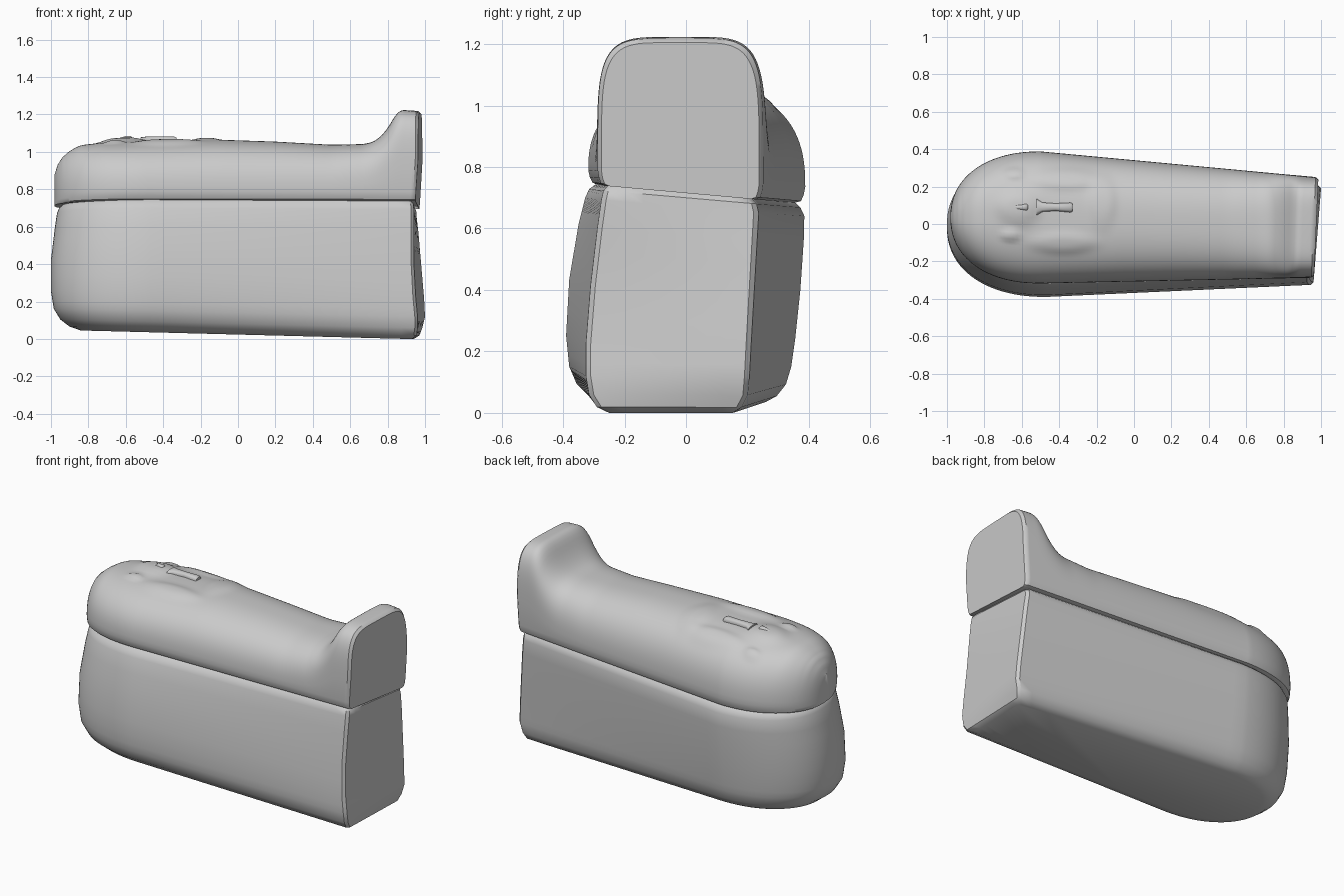
import bpy, bmesh, math

if "Cube" in bpy.data.objects:
    bpy.data.objects.remove(bpy.data.objects["Cube"])


def interp(table, x):
    """Piecewise-linear lookup; rows are (key, value, value, ...)."""
    if x <= table[0][0]:
        return list(table[0][1:])
    for a, b in zip(table, table[1:]):
        if x <= b[0]:
            t = (x - a[0]) / (b[0] - a[0])
            return [p + (q - p) * t for p, q in zip(a[1:], b[1:])]
    return list(table[-1][1:])


def smooth_interp(table, x, r=0.025):
    rows = [interp(table, x + r * k) for k in (-1, -0.5, 0, 0.5, 1)]
    return [sum(c) / len(rows) for c in zip(*rows)]


def loft(name, rings, angle=38):
    """Skin a list of closed rings and cap both ends."""
    bm = bmesh.new()
    vr = [[bm.verts.new(p) for p in ring] for ring in rings]
    n = len(vr[0])
    for a, b in zip(vr, vr[1:]):
        for i in range(n):
            j = (i + 1) % n
            bm.faces.new((a[i], a[j], b[j], b[i]))
    bm.faces.new(vr[0])
    bm.faces.new(vr[-1])
    bmesh.ops.recalc_face_normals(bm, faces=bm.faces)
    me = bpy.data.meshes.new(name)
    bm.to_mesh(me)
    bm.free()
    ob = bpy.data.objects.new(name, me)
    bpy.context.collection.objects.link(ob)
    bpy.ops.object.select_all(action='DESELECT')
    ob.select_set(True)
    bpy.context.view_layer.objects.active = ob
    bpy.ops.object.shade_smooth_by_angle(angle=math.radians(angle))
    return ob


def plan(x, x0, xw, yl, yr, fl, fr, xf):
    """Front and back y of the coffin outline: round head, tapering foot."""
    if x >= xw:
        t = (x - xw) / (xf - xw)
        return yl + (fl - yl) * t, yr + (fr - yr) * t
    t = min(1, (xw - x) / (xw - x0))
    k = (1 - t ** 2.2) ** (1 / 2.2)
    c, h = (yl + yr) / 2, (yr - yl) / 2
    return c - h * k, c + h * k


def seam(y):
    return 0.715 - 0.09 * y


# ---- Base chest: rings stacked in z ----
# z, front y, back y, foot front y, foot back y, head x, foot x front, foot x back
BASE = [
    (0.00, -0.25, 0.26, -0.25, 0.15, -0.84, 0.93, 0.94),
    (0.02, -0.31, 0.295, -0.29, 0.18, -0.90, 0.955, 0.97),
    (0.06, -0.355, 0.325, -0.315, 0.20, -0.95, 0.96, 0.985),
    (0.12, -0.38, 0.342, -0.325, 0.205, -0.985, 0.96, 1.0),
    (0.22, -0.39, 0.355, -0.325, 0.21, -1.0, 0.95, 0.995),
    (0.40, -0.38, 0.372, -0.31, 0.22, -1.0, 0.94, 0.98),
    (0.58, -0.35, 0.383, -0.288, 0.23, -0.98, 0.94, 0.965),
    (0.67, -0.328, 0.385, -0.275, 0.235, -0.968, 0.94, 0.955),
    (0.70, -0.315, 0.372, -0.268, 0.228, -0.957, 0.938, 0.953),
    (0.72, -0.29, 0.35, -0.25, 0.21, -0.935, 0.92, 0.935),
]
base_rings = []
for z in [r[0] for r in BASE[:4]] + [0.16, 0.22, 0.3, 0.4, 0.5, 0.58, 0.67, 0.70, 0.72]:
    yl, yr, fl, fr, x0, xa, xb = interp(BASE, z)
    xw = -0.47
    r = 0.015

    def place(x, y, z=z):
        lift = 0.026 * (0.9 - x) * (1 - z / 0.72)
        tilt = (seam(y) - 0.715) * max(0, (z - 0.1) / 0.62)
        return (x, y, max(0, z + lift + tilt))

    xs = [xw - (xw - x0) * math.sin(a * math.pi / 48) for a in range(25)]
    front = [xa - r + (xw - xa + r) * i / 20 for i in range(20)] + xs
    back = [xb - r + (xw - xb + r) * i / 20 for i in range(20)] + xs
    ring = [place(x, plan(x, x0, xw, yl, yr, fl, fr, xa)[0]) for x in front]
    ring += [place(x, plan(x, x0, xw, yl, yr, fl, fr, xb)[1]) for x in reversed(back[:-1])]
    for i in range(9):
        t = i / 8
        ring.append(place(xb + (xa - xb) * t, fr - r + (fl - fr + 2 * r) * t))
    base_rings.append(ring)
loft("coffin_base", base_rings)

# ---- Lid: cross-sections along x, rising to a foot block ----
# x, top z, section squareness
TOP = [
    (-0.98, 0.88, 2.2), (-0.965, 0.93, 2.2), (-0.93, 0.985, 2.3), (-0.85, 1.035, 2.4),
    (-0.72, 1.05, 2.5), (-0.5, 1.06, 2.5), (-0.1, 1.065, 2.5), (0.2, 1.055, 2.5),
    (0.5, 1.038, 2.6), (0.68, 1.042, 3.0), (0.74, 1.06, 3.5), (0.80, 1.12, 4.2),
    (0.86, 1.225, 4.8), (0.95, 1.22, 5.0), (1.1, 1.20, 5.0),
]
# low relief on the lid: x, y, radius x, radius y, height
RELIEF = [
    (-0.62, 0.09, 0.11, 0.09, 0.022),                                      # face
    (-0.36, 0.24, 0.17, 0.055, 0.014), (-0.38, -0.10, 0.17, 0.055, 0.014),   # lappets
    (-0.64, 0.27, 0.05, 0.03, 0.014), (-0.66, -0.06, 0.05, 0.03, 0.014),     # ears
    (-0.17, 0.12, 0.07, 0.14, 0.012),                                      # arms
]


def relief(x, y):
    return sum(h * math.exp(-(((x - cx) / rx) ** 2 + ((y - cy) / ry) ** 2) ** 2)
               for cx, cy, rx, ry, h in RELIEF)


X0, XW, XF = -0.982, -0.5, 0.975
stations = [XW - (XW - X0) * math.cos(i * math.pi / 72) for i in range(1, 36)]
stations += [XW + (0.96 - XW) * i / 100 for i in range(101)] + [XF]
lid_rings = []
for x in stations:
    yl, yr = plan(x, X0, XW, -0.318, 0.388, -0.287, 0.25, XF)
    zt, n = smooth_interp(TOP, x) if x > -0.93 else interp(TOP, x)
    c, h = (yl + yr) / 2, (yr - yl) / 2
    if x == XF:
        h -= 0.012
        zt -= 0.012
    zw = 0.765
    pts = [(c + 0.9 * h, 0.715), (c + 0.96 * h, 0.722), (c + 0.985 * h, 0.74)]
    for i in range(61):
        a = math.pi * i / 60
        ca, sa = math.cos(a), math.sin(a)
        y = c + h * math.copysign(abs(ca) ** (2 / n), ca)
        pts.append((y, zw + (zt - zw) * max(0, sa) ** (2 / n)))
    pts += [(c - 0.985 * h, 0.74), (c - 0.96 * h, 0.722), (c - 0.9 * h, 0.715)]
    ring = []
    for y, z in pts:
        s = max(0, (z - 0.715) / max(0.05, zt - 0.715))
        skew = max(0, (x - 0.6) / 0.38)
        px = x + skew * (0.045 * y - 0.016 * max(0, 1 - (z - 0.7) / 0.25))
        bump = relief(x, y) if z > 0.93 else 0
        ring.append((px, y, z + (seam(y) - 0.715) * max(0, 1 - s) + bump))
    lid_rings.append(ring)
loft("coffin_lid", lid_rings)


# ---- Nose and beard: small tapered ridges lying on the lid ----
def ridge(name, sections):
    rings = []
    for x, y, z, hw, ht in sections:
        rings.append([(x, y + hw * math.copysign(abs(math.cos(a)) ** 0.6, math.cos(a)),
                       z + ht * math.sin(a))
                      for a in [k * math.pi / 8 for k in range(16)]])
    return loft(name, rings, 50)


ridge("beard", [(-0.52, 0.09, 1.06, 0.045, 0.018), (-0.49, 0.09, 1.06, 0.025, 0.022),
                (-0.42, 0.09, 1.06, 0.02, 0.022), (-0.34, 0.088, 1.06, 0.026, 0.022),
                (-0.33, 0.088, 1.06, 0.022, 0.016)])
ridge("nose", [(-0.64, 0.09, 1.065, 0.01, 0.008), (-0.60, 0.09, 1.067, 0.014, 0.018),
               (-0.575, 0.09, 1.066, 0.02, 0.02), (-0.565, 0.09, 1.065, 0.014, 0.01)])
